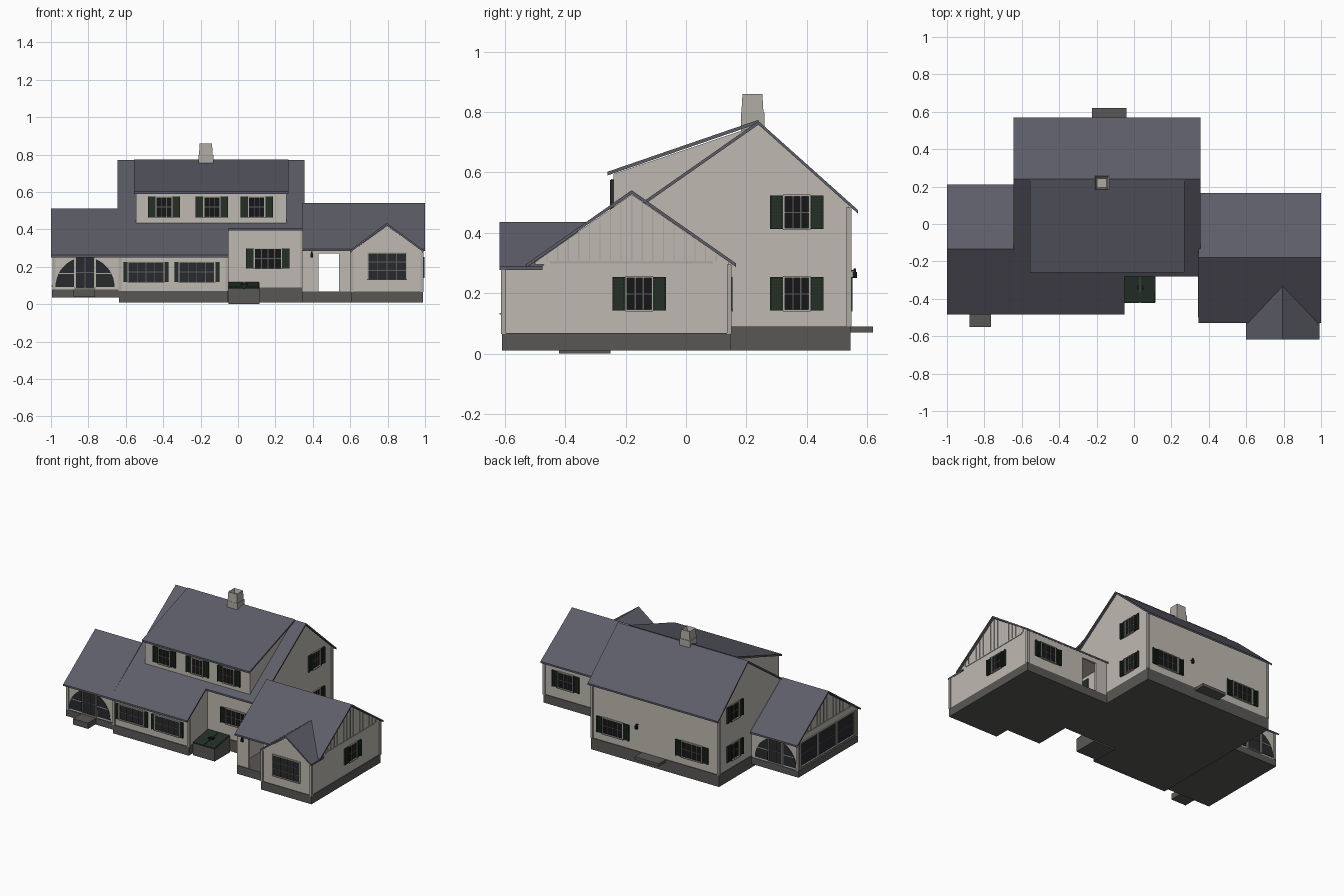
import bpy, bmesh, math

if "Cube" in bpy.data.objects:
    bpy.data.objects.remove(bpy.data.objects["Cube"])


def material(name, *rgb):
    m = bpy.data.materials.new(name)
    m.diffuse_color = (*rgb, 1)
    m.use_nodes = True
    m.node_tree.nodes["Principled BSDF"].inputs["Base Color"].default_value = m.diffuse_color
    return m


WALL = material("siding", 0.52, 0.49, 0.44)
ROOF = material("shingle", 0.11, 0.11, 0.14)
BASE = material("foundation", 0.10, 0.097, 0.09)
GLASS = material("dark_glass", 0.008, 0.008, 0.009)
BAR = material("window_bars", 0.11, 0.11, 0.105)
TRIM = material("trim", 0.42, 0.40, 0.36)
GREEN = material("shutter_green", 0.017, 0.03, 0.02)
SCREEN = material("screen", 0.022, 0.023, 0.026)


def finish(name, bm, mat):
    bmesh.ops.recalc_face_normals(bm, faces=bm.faces)
    me = bpy.data.meshes.new(name)
    bm.to_mesh(me)
    bm.free()
    me.materials.append(mat)
    ob = bpy.data.objects.new(name, me)
    bpy.context.collection.objects.link(ob)
    return ob


def prism(name, pts, axis, a, b, mat):
    """Extrude a (y,z) profile along x, or an (x,z) profile along y."""
    bm = bmesh.new()
    def put(p, t):
        return (t, p[0], p[1]) if axis == 'x' else (p[0], t, p[1])
    lo = [bm.verts.new(put(p, a)) for p in pts]
    hi = [bm.verts.new(put(p, b)) for p in pts]
    bm.faces.new(lo)
    bm.faces.new(hi)
    for i in range(len(pts)):
        j = (i + 1) % len(pts)
        bm.faces.new((lo[i], lo[j], hi[j], hi[i]))
    return finish(name, bm, mat)


def boxes(name, items, mat):
    bm = bmesh.new()
    for x0, x1, y0, y1, z0, z1 in items:
        r = bmesh.ops.create_cube(bm, size=1)
        for v in r['verts']:
            v.co = ((x0 + x1) / 2 + v.co.x * abs(x1 - x0),
                    (y0 + y1) / 2 + v.co.y * abs(y1 - y0),
                    (z0 + z1) / 2 + v.co.z * abs(z1 - z0))
    return finish(name, bm, mat)


def roof(name, pts, axis, a, b, th=0.012):
    return prism(name, pts + [(u, z - th) for u, z in reversed(pts)], axis, a, b, ROOF)


def window(name, face, c, u, z0, z1, w, cols=3, rows=2, shutter=0.0, glass=GLASS):
    """Window on a wall plane: face is '+x', '-x', '+y' or '-y', c its position."""
    s = 1 if face[0] == '+' else -1
    def f(u0, u1, d0, d1, a, b):
        p, q = c + s * d0, c + s * d1
        return (p, q, u0, u1, a, b) if face[1] == 'x' else (u0, u1, p, q, a, b)
    l, r, t = u - w / 2, u + w / 2, 0.006
    boxes(name + "_glass", [f(l, r, -0.005, 0.002, z0, z1)], glass)
    bars = [f(l + w * i / cols - t / 3, l + w * i / cols + t / 3, 0, 0.005, z0, z1)
            for i in range(1, cols)]
    bars += [f(l, r, 0, 0.005, z0 + (z1 - z0) * i / rows - t / 3, z0 + (z1 - z0) * i / rows + t / 3)
             for i in range(1, rows)]
    boxes(name + "_bars", bars, BAR)
    boxes(name + "_frame", [f(l - t, l, 0, 0.008, z0, z1), f(r, r + t, 0, 0.008, z0, z1),
                            f(l - t, r + t, 0, 0.008, z1, z1 + t),
                            f(l - t, r + t, 0, 0.012, z0 - t, z0)], TRIM)
    if shutter:
        items, n = [], 10
        for e in (l - t - shutter, r + t):
            g, m = e + shutter, 0.006
            items += [f(e, g, 0, 0.006, z0 - 0.003, z1 + 0.003),
                      f(e, e + m, 0, 0.011, z0 - 0.003, z1 + 0.003),
                      f(g - m, g, 0, 0.011, z0 - 0.003, z1 + 0.003)]
            h = (z1 - z0) / n
            items += [f(e, g, 0, 0.010, z0 + h * (i + 0.25), z0 + h * (i + 0.75)) for i in range(n)]
        boxes(name + "_shutters", items, GREEN)


# Foundations
boxes("main_foundation", [(-0.635, 0.345, -0.255, 0.545, 0.01, 0.09),
                          (-0.635, -0.055, -0.46, -0.25, 0.01, 0.07)], BASE)
boxes("right_foundation", [(0.345, 0.99, -0.505, 0.148, 0.01, 0.068),
                           (0.605, 0.99, -0.61, -0.5, 0.01, 0.068)], BASE)
boxes("porch_foundation", [(-0.995, -0.635, -0.46, 0.19, 0.035, 0.08)], BASE)
boxes("porch_step", [(-0.88, -0.765, -0.55, -0.46, 0.04, 0.08)], BASE)
boxes("back_step", [(-0.225, -0.04, 0.54, 0.62, 0.07, 0.09)], BASE)

# Main house walls and long front slope
prism("main_walls", [(-0.25, 0.085), (0.54, 0.085), (0.54, 0.49), (0.24, 0.758), (-0.25, 0.415)],
      'x', -0.63, 0.34, WALL)
prism("front_room_walls", [(-0.455, 0.065), (-0.25, 0.065), (-0.25, 0.415), (-0.455, 0.272)],
      'x', -0.63, -0.06, WALL)
roof("main_roof", [(-0.28, 0.406), (0.24, 0.77), (0.57, 0.475)], 'x', -0.645, 0.355)
roof("front_room_roof", [(-0.485, 0.2625), (-0.28, 0.406)], 'x', -0.645, -0.05)

# Shed dormer
prism("dormer_walls", [(-0.24, 0.42), (-0.24, 0.595), (0.24, 0.757), (0.24, 0.7)], 'x', -0.545, 0.26, WALL)
roof("dormer_roof", [(-0.26, 0.602), (0.24, 0.774)], 'x', -0.555, 0.27)

# Left screened porch
prism("porch_walls", [(-0.455, 0.075), (0.185, 0.075), (0.185, 0.27), (-0.135, 0.497), (-0.455, 0.272)],
      'x', -0.985, -0.63, WALL)
roof("porch_roof", [(-0.485, 0.2625), (-0.135, 0.513), (0.21, 0.265)], 'x', -1.0, -0.64)

# Right wing: room, attic, open passage and front bay
boxes("right_room_walls", [(0.6, 0.985, -0.5, 0.143, 0.06, 0.3)], WALL)
prism("right_attic", [(-0.5, 0.285), (0.143, 0.285), (0.143, 0.303), (-0.18, 0.527), (-0.5, 0.303)],
      'x', 0.345, 0.985, WALL)
ends = ((-0.5, -0.485), (0.128, 0.143))
boxes("passage_walls", [(a, b, y0, y1, 0.065, 0.29) for a, b in ((0.345, 0.43), (0.54, 0.6)) for y0, y1 in ends]
      + [(0.43, 0.54, y0, y1, 0.27, 0.29) for y0, y1 in ends]
      + [(0.342, 0.352, -0.5, 0.143, 0.065, 0.29)], WALL)
boxes("passage_door", [(0.35, 0.358, -0.12, -0.02, 0.07, 0.26)], GREEN)
roof("right_roof", [(-0.53, 0.296), (-0.18, 0.541), (0.165, 0.299)], 'x', 0.345, 1.0)
prism("bay_walls", [(0.61, 0.06), (0.985, 0.06), (0.985, 0.285), (0.797, 0.42), (0.61, 0.285)],
      'y', -0.605, -0.45, WALL)
roof("bay_roof", [(0.6, 0.289), (0.795, 0.435), (0.993, 0.289)], 'y', -0.617, -0.475)
# Ridge of the bay runs back into the wing slope
prism_bay = bmesh.new()
v = [prism_bay.verts.new(p) for p in ((0.6, -0.475, 0.289), (0.795, -0.475, 0.435), (0.993, -0.475, 0.289),
                                      (0.795, -0.325, 0.435), (0.6, -0.53, 0.289), (0.993, -0.53, 0.289))]
for ids in ((4, 0, 3, 1), (5, 1, 3, 2)):
    try:
        prism_bay.faces.new([v[i] for i in ((0, 1, 3) if ids[0] == 4 else (1, 2, 3))])
    except ValueError:
        pass
finish("bay_valley_roof", prism_bay, ROOF)

# Vertical boards on the two end gables
for name, x, yc, top in (("right", 0.985, -0.18, 0.525), ("porch", -0.985, -0.135, 0.495)):
    boxes(name + "_gable_boards",
          [(x - 0.003, x + 0.003, yc + k * 0.035 - 0.002, yc + k * 0.035 + 0.002, 0.305, top - abs(k) * 0.0246)
           for k in range(-8, 9)] +
          [(x - 0.003, x + 0.003, yc - 0.27, yc + 0.27, 0.298, 0.306)], TRIM)

# Corner boards
corners = [(-0.63, 0.54, 0.09, 0.485), (0.34, 0.54, 0.09, 0.485), (0.34, -0.25, 0.09, 0.40),
           (-0.06, -0.455, 0.07, 0.265), (-0.63, -0.455, 0.07, 0.265), (-0.985, -0.455, 0.08, 0.265),
           (-0.985, 0.185, 0.08, 0.265), (0.985, 0.143, 0.065, 0.295), (0.985, -0.605, 0.065, 0.28),
           (0.61, -0.605, 0.065, 0.28)]
boxes("corner_boards", [(x - 0.008, x + 0.008, y - 0.008, y + 0.008, a, b) for x, y, a, b in corners], TRIM)

# Windows with shutters
for i, x in enumerate((-0.395, -0.14, 0.1)):
    window(f"dormer_window_{i}", '-y', -0.24, x, 0.468, 0.572, 0.08, shutter=0.04)
window("entry_window", '-y', -0.25, 0.16, 0.195, 0.295, 0.14, cols=4, shutter=0.04)
for i, x in enumerate((-0.492, -0.22)):
    window(f"front_window_{i}", '-y', -0.455, x, 0.122, 0.222, 0.185, cols=4, shutter=0.022, glass=SCREEN)
window("bay_window", '-y', -0.605, 0.797, 0.135, 0.272, 0.2, cols=4, rows=3, glass=SCREEN)
for side, x in (('+x', 0.34), ('-x', -0.63)):
    for z in (0.145, 0.415):
        window(f"side_window_{side}_{z}", side, x, 0.367, z, z + 0.105, 0.078, shutter=0.043)
window("right_side_window", '+x', 0.985, -0.155, 0.145, 0.25, 0.08, shutter=0.043)
window("right_back_window", '+y', 0.143, 0.82, 0.145, 0.25, 0.11, shutter=0.043)
for i, x in enumerate((0.18, -0.425)):
    window(f"back_window_{i}", '+y', 0.54, x, 0.145, 0.25, 0.15, cols=4, shutter=0.043)

# Arched porch screens, front and back, plus side screens
for face, y, s in (("front", -0.455, -1), ("back", 0.185, 1)):
    for m in (-1, 1):
        arc = [math.radians(68 - 68 * k / 8) for k in range(9)]
        pts = [(-0.818 + m * 0.06, 0.092)] + [(-0.818 + m * 0.158 * math.cos(t), 0.092 + 0.16 * math.sin(t)) for t in arc]
        prism(f"{face}_arch_screen", pts, 'y', y - s * 0.005, y + s * 0.003, SCREEN)
        boxes(f"{face}_arch_bar", [(-0.818 + m * 0.06, -0.818 + m * 0.14, y, y + s * 0.006, 0.161, 0.167)], TRIM)
    window(f"{face}_porch_door", f"{'+' if s > 0 else '-'}y", y, -0.818, 0.09, 0.25, 0.098,
           cols=2, rows=2, glass=SCREEN)
for i in range(3):
    window(f"porch_side_screen_{i}", '-x', -0.985, -0.135 + (i - 1) * 0.2, 0.1, 0.255, 0.18,
           cols=1, rows=2, glass=SCREEN)

# Cellar hatch with sloped green doors and handles
prism("hatch_base", [(-0.42, 0.0), (-0.25, 0.0), (-0.25, 0.11), (-0.28, 0.108), (-0.42, 0.082)],
      'x', -0.052, 0.115, BASE)
for a, b in ((-0.05, 0.03), (0.034, 0.113)):
    prism("hatch_door", [(-0.422, 0.082), (-0.255, 0.109), (-0.255, 0.118), (-0.422, 0.091)], 'x', a, b, GREEN)
boxes("hatch_handles", [(x, x + 0.008, -0.35, -0.325, 0.1, 0.112) for x in (0.016, 0.042)], GLASS)

# Chimney with tapered, hollow top
boxes("chimney_base", [(-0.212, -0.132, 0.182, 0.26, 0.68, 0.798)], TRIM)
bm = bmesh.new()
r = bmesh.ops.create_cube(bm, size=1)
for q in r['verts']:
    k = 0.066 if q.co.z > 0 else 0.074
    q.co = (-0.172 + q.co.x * k, 0.22 + q.co.y * k, 0.825 + q.co.z * 0.07)
top = max(bm.faces, key=lambda f: f.calc_center_median().z)
bmesh.ops.inset_region(bm, faces=[top], thickness=0.012)
bmesh.ops.translate(bm, verts=top.verts, vec=(0, 0, -0.03))
finish("chimney_stack", bm, TRIM)

# Wall lamps
for x, y, s in ((0.395, -0.5, -1), (-0.01, 0.54, 1)):
    boxes("wall_lamp", [(x - 0.004, x + 0.004, y, y + s * 0.02, 0.272, 0.277),
                        (x - 0.007, x + 0.007, y + s * 0.012, y + s * 0.026, 0.25, 0.27),
                        (x - 0.004, x + 0.004, y + s * 0.015, y + s * 0.023, 0.27, 0.282)], GLASS)
